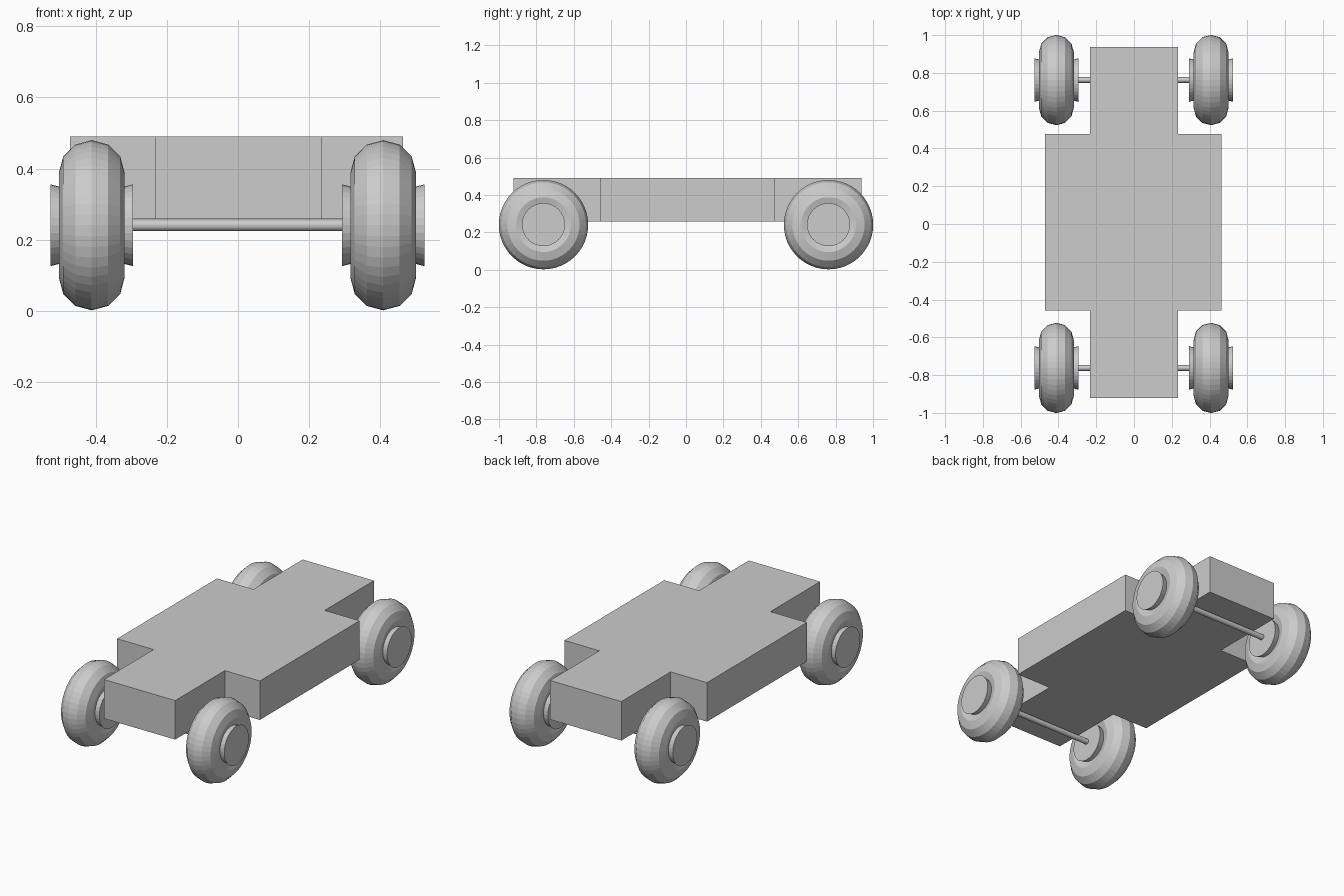
import bpy, bmesh
from math import pi

cube = bpy.data.objects.get("Cube")
if cube:
    bpy.data.objects.remove(cube)

GREY = (0.604, 0.604, 0.604, 1)
grey = bpy.data.materials.new("plain grey")
grey.use_nodes = True
grey.diffuse_color = GREY
grey.node_tree.nodes["Principled BSDF"].inputs["Base Color"].default_value = GREY

AXLE_Z = 0.241
WHEEL_Y = 0.762


def finish(obj, name):
    obj.name = obj.data.name = name
    obj.data.materials.append(grey)
    return obj


def from_bmesh(bm, name):
    bmesh.ops.recalc_face_normals(bm, faces=bm.faces)
    mesh = bpy.data.meshes.new(name)
    bm.to_mesh(mesh)
    bm.free()
    obj = bpy.data.objects.new(name, mesh)
    bpy.context.collection.objects.link(obj)
    return finish(obj, name)


# Cross-shaped chassis: an outline extruded upwards
def build_chassis(bottom=0.259, top=0.49):
    x0, x1, x2, x3 = -0.472, -0.233, 0.234, 0.463
    y0, y1, y2, y3 = -0.922, -0.457, 0.477, 0.938
    outline = [(x1, y0), (x2, y0), (x2, y1), (x3, y1), (x3, y2), (x2, y2),
               (x2, y3), (x1, y3), (x1, y2), (x0, y2), (x0, y1), (x1, y1)]
    bm = bmesh.new()
    face = bm.faces.new([bm.verts.new((x, y, bottom)) for x, y in outline])
    side = bmesh.ops.extrude_face_region(bm, geom=[face])
    verts = [v for v in side["geom"] if isinstance(v, bmesh.types.BMVert)]
    bmesh.ops.translate(bm, verts=verts, vec=(0, 0, top - bottom))
    from_bmesh(bm, "chassis")


# Spool-shaped hub: rings along x, wide at both ends and narrow in the middle
def build_hub(name, x, y, half=0.116, rim=0.115, waist=0.085):
    bm = bmesh.new()
    for sign in (-1, 1):
        cone = bmesh.ops.create_cone(bm, cap_ends=True, segments=32,
                                     radius1=waist, radius2=rim, depth=half)
        bmesh.ops.translate(bm, verts=cone["verts"], vec=(0, 0, half / 2))
        if sign < 0:
            bmesh.ops.scale(bm, verts=cone["verts"], vec=(1, 1, -1))
    # Join the two halves at the waist
    inner = [f for f in bm.faces if abs(f.calc_center_median().z) < 1e-5]
    bmesh.ops.delete(bm, geom=inner, context='FACES_ONLY')
    bmesh.ops.remove_doubles(bm, verts=bm.verts, dist=1e-4)
    hub = from_bmesh(bm, name)
    hub.location = (x, y, AXLE_Z)
    hub.rotation_euler = (0, pi / 2, 0)


def build_tyre(name, x, y):
    bpy.ops.mesh.primitive_torus_add(
        major_segments=48, minor_segments=12, major_radius=0.1465,
        minor_radius=0.0925, location=(x, y, AXLE_Z), rotation=(0, pi / 2, 0))
    finish(bpy.context.object, name)


def build_axle(name, y):
    bpy.ops.mesh.primitive_cylinder_add(
        vertices=32, radius=0.016, depth=0.7,
        location=(0, y, AXLE_Z), rotation=(0, pi / 2, 0))
    finish(bpy.context.object, name)


build_chassis()
for end, y in (("front", -WHEEL_Y), ("rear", WHEEL_Y)):
    build_axle(f"{end}_axle", y)
    for side, x in (("left", 0.408), ("right", -0.411)):
        build_tyre(f"{end}_{side}_tyre", x, y)
        build_hub(f"{end}_{side}_hub", x, y)
